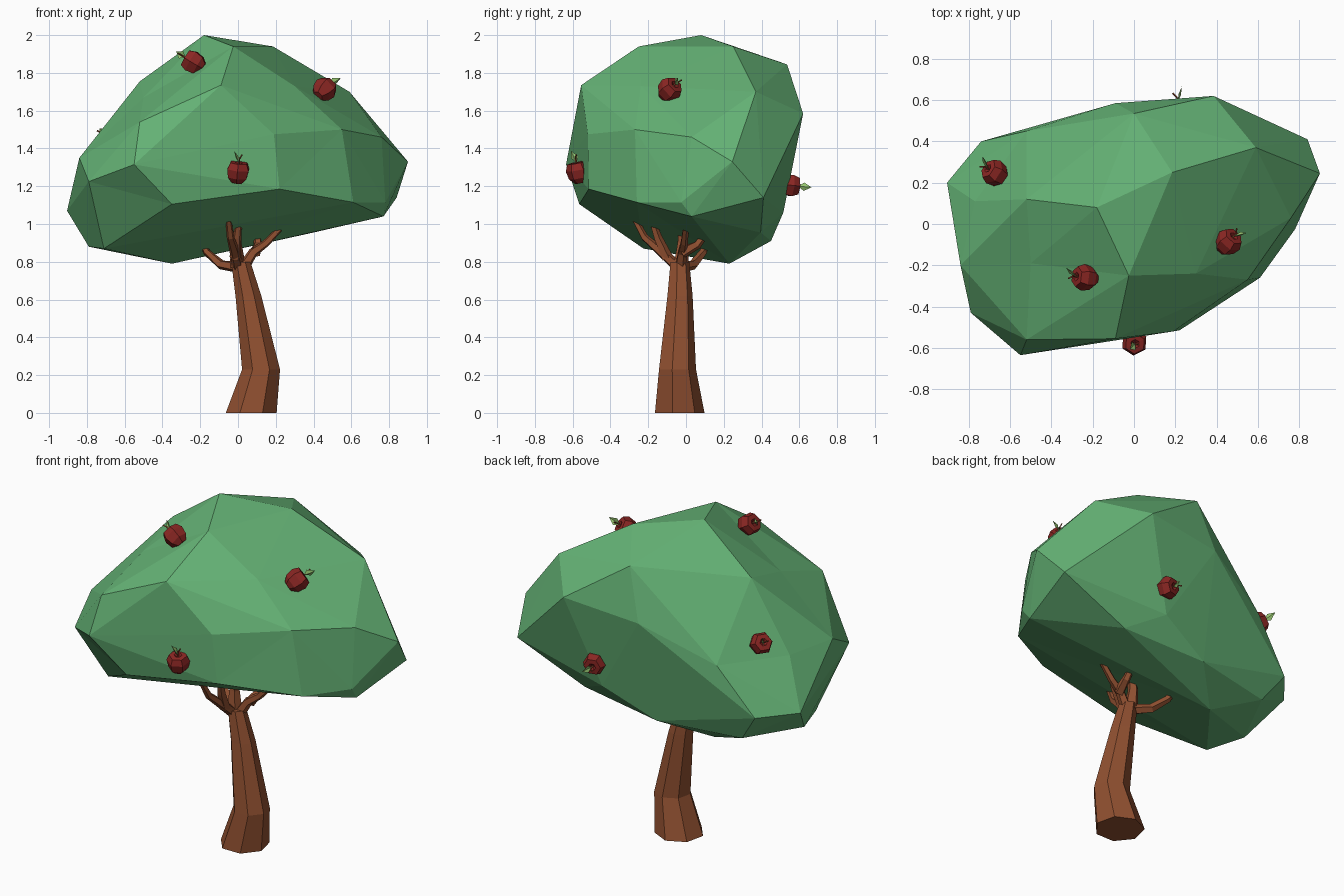
import bpy, bmesh, math
from mathutils import Vector

if "Cube" in bpy.data.objects:
    bpy.data.objects.remove(bpy.data.objects["Cube"])


def material(name, rgb):
    m = bpy.data.materials.new(name)
    m.diffuse_color = (*rgb, 1)
    m.use_nodes = True
    m.node_tree.nodes["Principled BSDF"].inputs["Base Color"].default_value = m.diffuse_color
    return m


GREEN = material("foliage_green", (0.13, 0.45, 0.18))
BROWN = material("bark_brown", (0.28, 0.08, 0.03))
RED = material("apple_red", (0.26, 0.02, 0.017))
LEAF = material("leaf_green", (0.3, 0.55, 0.16))


def finish(bm, name, mat):
    bmesh.ops.recalc_face_normals(bm, faces=bm.faces)
    me = bpy.data.meshes.new(name)
    bm.to_mesh(me)
    bm.free()
    me.materials.append(mat)
    ob = bpy.data.objects.new(name, me)
    bpy.context.collection.objects.link(ob)
    return ob


def tube(name, path, radii, sides, mat, axis=None):
    """Faceted tube along a path; rings face `axis`, or follow the path."""
    bm = bmesh.new()
    pts = [Vector(p) for p in path]
    rings = []
    for i, (p, r) in enumerate(zip(pts, radii)):
        t = Vector(axis) if axis else pts[min(i + 1, len(pts) - 1)] - pts[max(i - 1, 0)]
        t.normalize()
        u = Vector((0, 1, 0)) if abs(t.y) < 0.9 else Vector((1, 0, 0))
        u = (u - t * u.dot(t)).normalized()
        v = t.cross(u)
        rings.append([bm.verts.new(p + r * (u * math.cos(a) + v * math.sin(a)))
                      for a in (2 * math.pi * k / sides for k in range(sides))])
    for a, b in zip(rings, rings[1:]):
        for k in range(sides):
            j = (k + 1) % sides
            bm.faces.new((a[k], a[j], b[j], b[k]))
    bm.faces.new(rings[0][::-1])
    bm.faces.new(rings[-1])
    return finish(bm, name, mat)


# Crown: corner points, wrapped by a hull of their inflated copies
crown = [
    (-.18, .08, 2), (-.025, -.25, 1.94), (.185, .25, 1.94), (0, .535, 1.845),
    (.59, .37, 1.70), (-.52, .12, 1.755), (-.09, -.555, 1.735), (-.52, -.56, 1.54),
    (-.5, -.19, 1.67), (-.55, -.635, 1.315), (-.79, -.43, 1.225), (-.84, -.2, 1.35),
    (-.77, .11, 1.35), (-.52, .45, 1.35), (-.09, .585, 1.54), (.385, .62, 1.585),
    (.9, .245, 1.33), (.84, .41, 1.14), (.76, .03, 1.46), (.55, -.27, 1.5),
    (.3, -.24, 1.73), (.19, -.52, 1.475), (.22, -.515, 1.185), (.61, -.26, 1.115),
    (.78, -.025, 1.115), (.77, .03, 1.04), (.4, .395, .955), (.2, .515, 1.06),
    (-.12, .45, .91), (-.35, .23, .79), (-.62, .35, .9), (-.74, .4, 1.07),
    (-.905, .2, 1.07), (-.79, 0, .88), (-.71, -.225, .87), (-.35, -.565, 1.105),
]
centre, size = Vector((0, 0, 1.35)), Vector((.9, .6, .6))
bm = bmesh.new()
home = {}
for p in crown:
    p = Vector(p)
    d = p - centre
    q = Vector((d[i] / size[i] for i in range(3)))
    inflate = 0.6 + 0.4 / q.length
    v = bm.verts.new(centre + d * inflate)
    home[v] = p
bmesh.ops.convex_hull(bm, input=bm.verts[:])
for v in bm.verts:
    v.co = home[v]
finish(bm, "foliage", GREEN)

# Trunk and branches
tube("trunk", [(.07, -.04, 0), (.122, -.05, .23), (.055, -.035, .62), (.015, -.035, .8)],
     [.138, .103, .07, .052], 7, BROWN, axis=(0, 0, 1))
branches = {
    "branch_left": [(.01, -.03, .77), (-.09, .04, .785), (-.165, .09, .85), (-.21, .12, .95)],
    "branch_right": [(.03, -.03, .77), (.08, -.02, .85), (.15, -.01, .9), (.245, .0, 1.0)],
    "branch_right_twig": [(.09, -.02, .85), (.105, .06, .89), (.1, .12, .97)],
    "branch_front": [(.0, -.04, .77), (-.02, -.14, .86), (-.04, -.22, .93), (-.055, -.29, 1.06)],
    "branch_middle": [(.0, -.03, .77), (-.01, -.02, .9), (.01, -.02, 1.06)],
    "branch_middle_twig": [(-.015, -.1, .82), (-.005, -.15, .93), (.01, -.19, 1.05)],
}
for name, path in branches.items():
    first = .045 if name == "branch_middle" else .032
    radii = [first + (.015 - first) * i / (len(path) - 1) for i in range(len(path))]
    tube(name, path, radii, 5, BROWN)


# Apples: body, stem and leaf, each tilted along its stem direction
def apple(n, pos, direction):
    d = Vector(direction).normalized()
    rot = d.to_track_quat('Z', 'Y')
    place = lambda p: Vector(pos) + rot @ Vector(p)
    bm = bmesh.new()
    profile = [(.03, -.058), (.056, -.03), (.065, .015), (.05, .05), (.022, .052)]
    rings = [[bm.verts.new(place((r * math.cos(k * math.pi / 3), r * math.sin(k * math.pi / 3), z)))
              for k in range(6)] for r, z in profile]
    for a, b in zip(rings, rings[1:]):
        for k in range(6):
            j = (k + 1) % 6
            bm.faces.new((a[k], a[j], b[j], b[k]))
    bm.faces.new(rings[0][::-1])
    dip = bm.verts.new(place((0, 0, .035)))
    for k in range(6):
        bm.faces.new((rings[-1][k], rings[-1][(k + 1) % 6], dip))
    finish(bm, f"apple_{n}", RED)
    tube(f"apple_stem_{n}", [place((0, 0, .03)), place((0, 0, .07)), place((.015, 0, .095))],
         [.005, .004, .004], 4, BROWN)
    bm = bmesh.new()
    vs = [bm.verts.new(place(p)) for p in
          [(0, 0, .05), (-.01, .022, .08), (-.035, 0, .115), (-.01, -.022, .08), (-.022, 0, .078)]]
    bm.faces.new((vs[0], vs[1], vs[2], vs[4]))
    bm.faces.new((vs[0], vs[4], vs[2], vs[3]))
    finish(bm, f"apple_leaf_{n}", LEAF)


apples = [
    ((-.235, -.26, 1.855), (-.75, .1, .45)),
    ((.455, -.09, 1.71), (.5, .55, .5)),
    ((0, -.57, 1.275), (.1, -.2, 1)),
    ((-.67, .245, 1.445), (-.7, .45, .5)),
    ((.225, .545, 1.205), (-.25, 1, -.1)),
]
for n, (pos, direction) in enumerate(apples, 1):
    apple(n, pos, direction)
